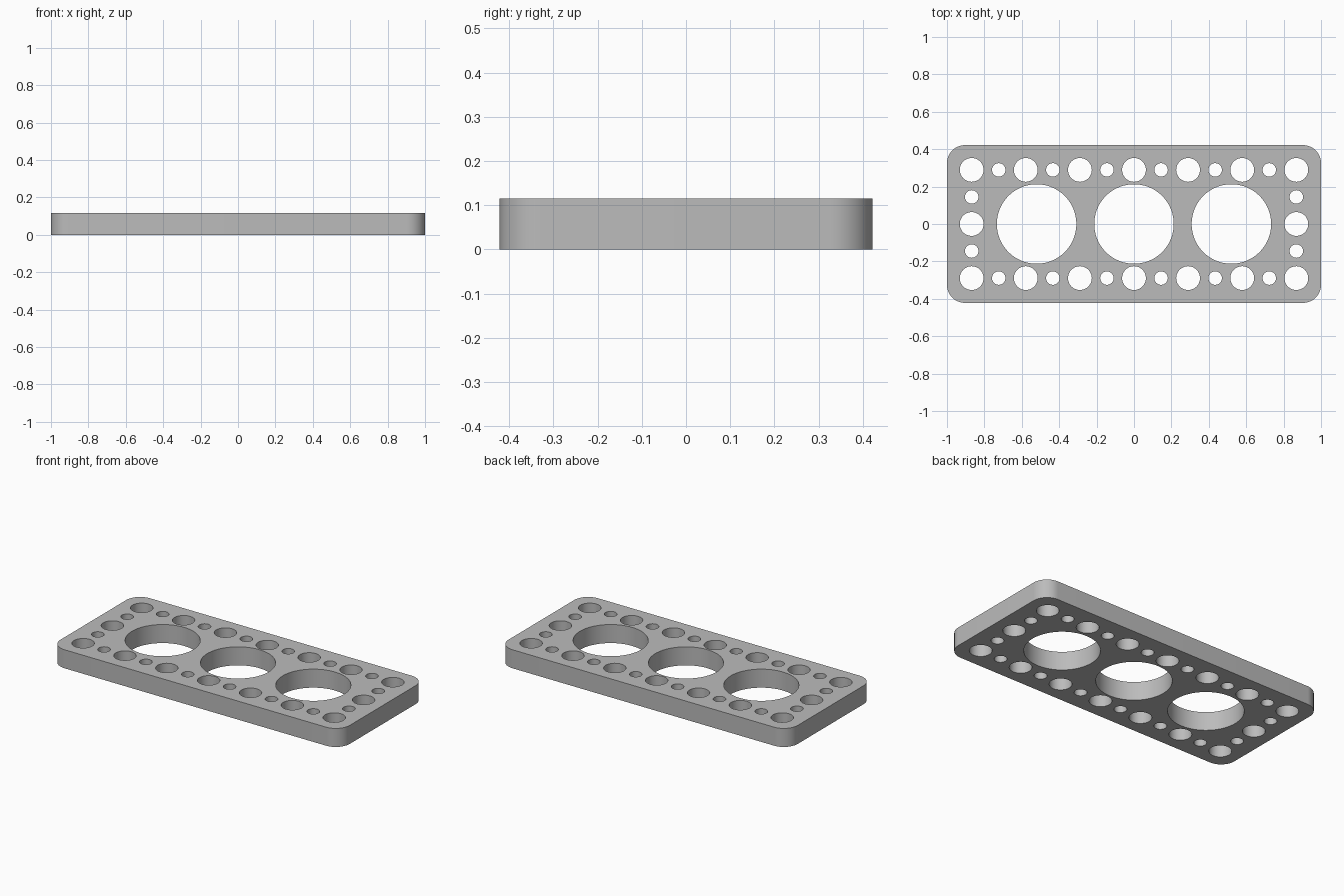
import bpy
import bmesh
from math import cos, sin, pi, radians

cube = bpy.data.objects.get("Cube")
if cube:
    bpy.data.objects.remove(cube, do_unlink=True)

PITCH = 0.2893            # spacing of the main bolt holes
HALF_X, HALF_Y = 1.0, 0.4215
THICK = 0.1157
CORNER = 0.0964

grey = bpy.data.materials.new("plain grey")
grey.use_nodes = True
colour = (0.5, 0.5, 0.5, 1.0)
grey.diffuse_color = colour
grey.node_tree.nodes["Principled BSDF"].inputs["Base Color"].default_value = colour


def arc(cx, cy, r, start, end, steps):
    """Points along an arc, both ends included."""
    angles = [start + (end - start) * i / steps for i in range(steps + 1)]
    return [(cx + r * cos(a), cy + r * sin(a)) for a in angles]


def add_loop(curve, points):
    """Closed outline on the flat curve."""
    spline = curve.splines.new("POLY")
    spline.points.add(len(points) - 1)
    for p, (x, y) in zip(spline.points, points):
        p.co = (x, y, 0, 1)
    spline.use_cyclic_u = True


def add_hole(curve, x, y, r, steps):
    add_loop(curve, arc(x, y, r, 0, 2 * pi, steps)[:-1])


curve = bpy.data.curves.new("plate_profile", "CURVE")
curve.dimensions = "2D"
curve.fill_mode = "BOTH"
curve.extrude = THICK / 2

# Rounded rectangular outline
outline = []
for i, (sx, sy) in enumerate([(1, 1), (-1, 1), (-1, -1), (1, -1)]):
    outline += arc(sx * (HALF_X - CORNER), sy * (HALF_Y - CORNER), CORNER,
                   i * pi / 2, (i + 1) * pi / 2, 16)
add_loop(curve, outline)

# Three large bores
for i in (-1, 0, 1):
    add_hole(curve, i * 1.8 * PITCH, 0, 0.2125, 96)

# Border holes, alternating medium and small on a half-pitch grid
for i in range(-6, 7):
    for j in range(-2, 3):
        if abs(i) == 6 or abs(j) == 2:
            small = (i + j) % 2
            add_hole(curve, i * PITCH / 2, j * PITCH / 2,
                     0.036 if small else 0.0636, 32 if small else 48)

# Turn the profile into one solid mesh
profile = bpy.data.objects.new("plate_profile", curve)
bpy.context.collection.objects.link(profile)
graph = bpy.context.evaluated_depsgraph_get()
mesh = bpy.data.meshes.new_from_object(profile.evaluated_get(graph))
bpy.data.objects.remove(profile, do_unlink=True)

bm = bmesh.new()
bm.from_mesh(mesh)
bmesh.ops.remove_doubles(bm, verts=bm.verts, dist=0.0001)
bmesh.ops.recalc_face_normals(bm, faces=bm.faces)
bm.to_mesh(mesh)
bm.free()

mesh.materials.clear()
mesh.materials.append(grey)
plate = bpy.data.objects.new("perforated_plate", mesh)
plate.location.z = THICK / 2
bpy.context.collection.objects.link(plate)

bpy.ops.object.select_all(action="DESELECT")
plate.select_set(True)
bpy.context.view_layer.objects.active = plate
bpy.ops.object.shade_smooth_by_angle(angle=radians(30))
